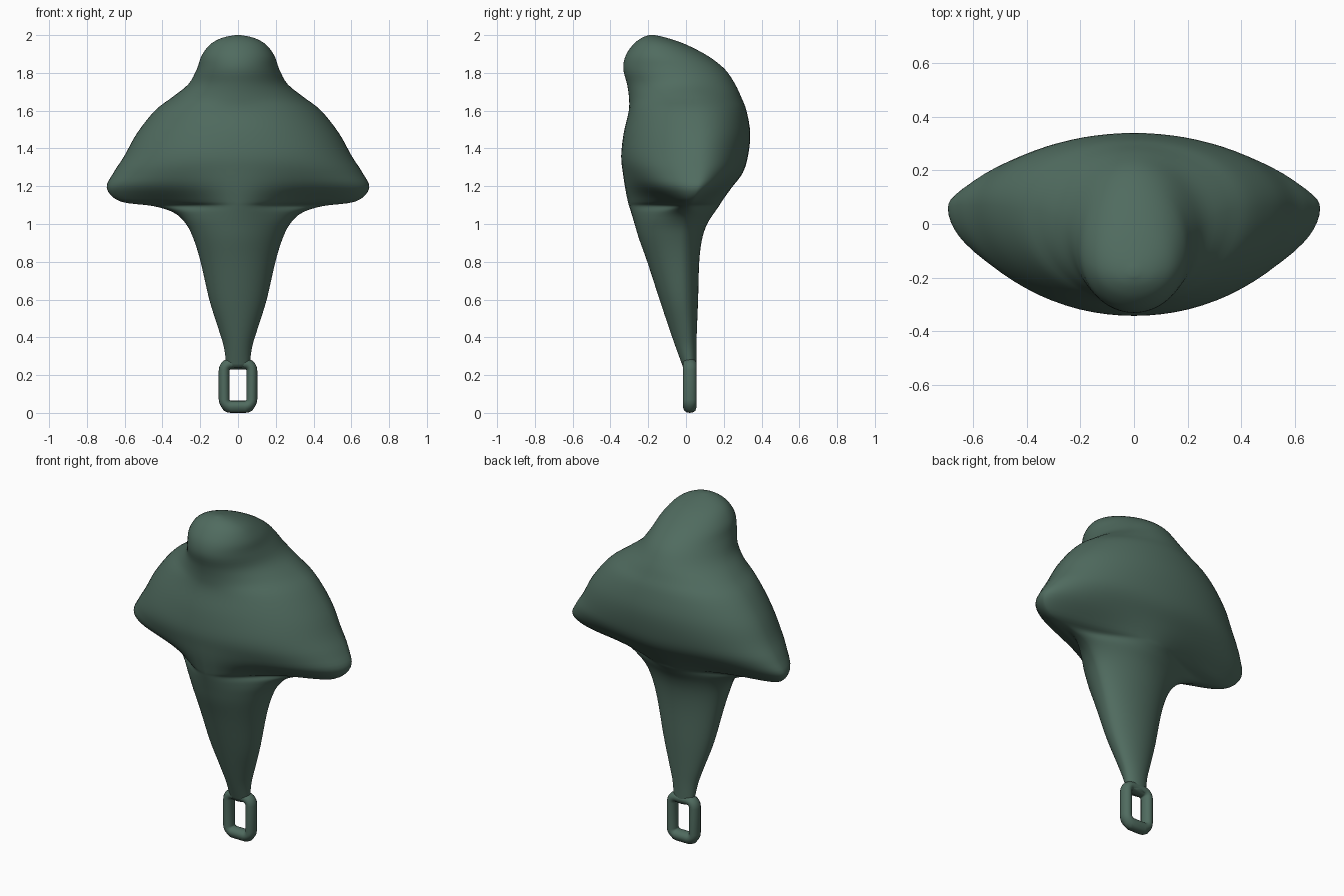
import bpy, bmesh, math
from mathutils import Vector

if "Cube" in bpy.data.objects:
    bpy.data.objects.remove(bpy.data.objects["Cube"])

green = bpy.data.materials.new("dull green")
green.diffuse_color = (0.08, 0.148, 0.115, 1)
green.use_nodes = True
green.node_tree.nodes["Principled BSDF"].inputs["Base Color"].default_value = green.diffuse_color


def spline(pts, steps):
    """Catmull-Rom through rows of any length."""
    out = []
    for i in range(len(pts) - 1):
        a, b = pts[max(i - 1, 0)], pts[i]
        c, d = pts[i + 1], pts[min(i + 2, len(pts) - 1)]
        for s in range(steps):
            t = s / steps
            out.append([0.5 * (2 * q + (r - p) * t + (2 * p - 5 * q + 4 * r - u) * t * t
                               + (3 * q - p - 3 * r + u) * t ** 3)
                        for p, q, r, u in zip(a, b, c, d)])
    return out + [list(pts[-1])]


def loft(name, rings, closed):
    bm = bmesh.new()
    loops = [[bm.verts.new(p) for p in ring] for ring in rings]
    n = len(loops[0])
    for i in range(len(loops) if closed else len(loops) - 1):
        a, b = loops[i], loops[(i + 1) % len(loops)]
        for j in range(n):
            k = (j + 1) % n
            bm.faces.new((a[j], a[k], b[k], b[j]))
    if not closed:
        bm.faces.new(loops[0])
        bm.faces.new(loops[-1])
    bmesh.ops.recalc_face_normals(bm, faces=bm.faces)
    for f in bm.faces:
        f.smooth = True
    me = bpy.data.meshes.new(name)
    bm.to_mesh(me)
    bm.free()
    me.materials.append(green)
    ob = bpy.data.objects.new(name, me)
    bpy.context.collection.objects.link(ob)
    return ob


# Winged body: z, half width, front y, back y, y of the side edge, thinning of the wings
sections = [
    (0.24, 0.060, -0.015, 0.055, 0.02, 0),
    (0.35, 0.075, -0.055, 0.055, 0.01, 0),
    (0.45, 0.105, -0.090, 0.058, 0.00, 0),
    (0.60, 0.152, -0.140, 0.064, -0.02, 0),
    (0.80, 0.198, -0.205, 0.070, -0.03, 0),
    (0.92, 0.235, -0.248, 0.085, -0.03, 0.10),
    (1.00, 0.275, -0.272, 0.112, -0.02, 0.25),
    (1.06, 0.340, -0.290, 0.150, 0.00, 0.50),
    (1.095, 0.450, -0.301, 0.175, 0.01, 0.78),
    (1.12, 0.625, -0.308, 0.190, 0.03, 0.58),
    (1.19, 0.695, -0.322, 0.240, 0.06, 0.22),
    (1.27, 0.660, -0.334, 0.300, 0.07, 0.06),
    (1.36, 0.602, -0.343, 0.328, 0.07, 0),
    (1.48, 0.535, -0.330, 0.340, 0.07, 0),
    (1.60, 0.440, -0.303, 0.320, 0.06, 0),
    (1.67, 0.350, -0.302, 0.293, 0.05, 0.06),
    (1.74, 0.263, -0.312, 0.260, 0.00, 0.04),
    (1.82, 0.218, -0.332, 0.205, -0.07, 0),
    (1.89, 0.193, -0.320, 0.115, -0.12, 0),
    (1.95, 0.148, -0.280, 0.000, -0.15, 0),
    (1.985, 0.085, -0.235, -0.100, -0.17, 0),
    (2.00, 0.015, -0.195, -0.165, -0.18, 0),
]
SIDES = 72
rings = []
for z, w, front, back, mid, thin in spline(sections, 4):
    ring = []
    for i in range(SIDES):
        a = 2 * math.pi * i / SIDES
        x, s = w * math.cos(a), math.sin(a)
        depth = (back - mid) if s > 0 else (mid - front)
        keep = 1 - thin + thin * math.exp(-(x / 0.28) ** 2)
        ring.append((x, mid + depth * s * keep, z))
    rings.append(ring)
loft("winged_body", rings, False)

# Flattened line loop: rounded rectangle path with an oval section
HX, HZ, R = 0.073, 0.112, 0.035
path = []
for k, (sx, sz) in enumerate(((1, 1), (-1, 1), (-1, -1), (1, -1))):
    for j in range(6):
        a = math.pi / 2 * (k + j / 5)
        path.append((Vector((sx * (HX - R) + R * math.cos(a), 0.02,
                             0.148 + sz * (HZ - R) + R * math.sin(a))),
                     Vector((math.cos(a), 0, math.sin(a)))))
rings = []
for p, out in path:
    rings.append([p + out * 0.029 * math.cos(t) + Vector((0, 0.037 * math.sin(t), 0))
                  for t in (2 * math.pi * i / 14 for i in range(14))])
loop = loft("line_loop", rings, True)
for v in loop.data.vertices:
    v.co.z = v.co.z if v.co.z > 0.02 else v.co.z - 0.007
